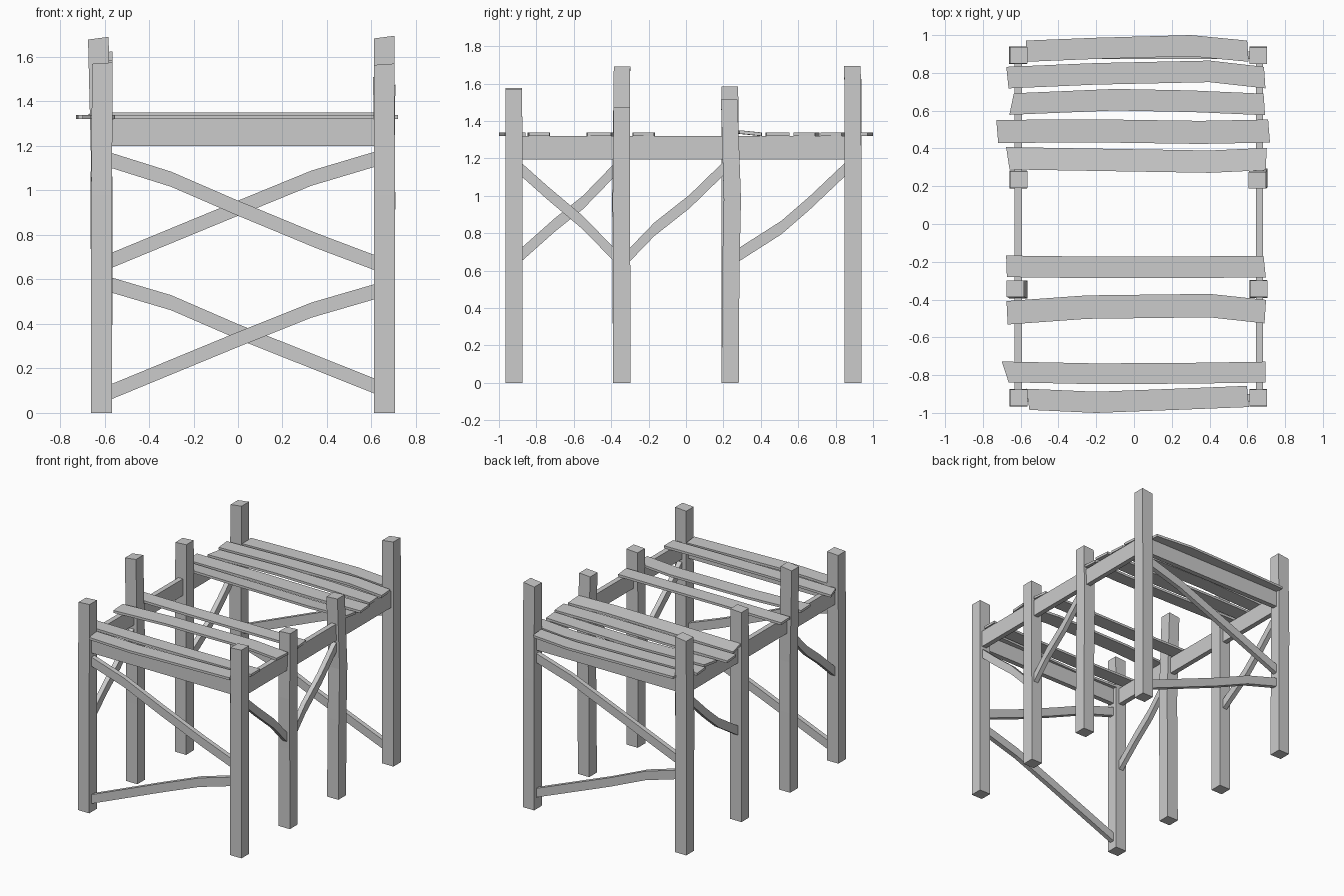
import bpy, bmesh
from mathutils import Vector


def loft(name, sections):
    """Four-sided beam through sections of (centre, half-vector u, half-vector v)."""
    bm = bmesh.new()
    rings = []
    for c, u, v in sections:
        c, u, v = Vector(c), Vector(u), Vector(v)
        rings.append([bm.verts.new(c + a * u + b * v)
                      for a, b in ((-1, -1), (1, -1), (1, 1), (-1, 1))])
    for r, s in zip(rings, rings[1:]):
        for i in range(4):
            j = (i + 1) % 4
            bm.faces.new((r[i], r[j], s[j], s[i]))
    bm.faces.new(rings[0])
    bm.faces.new(rings[-1])
    bmesh.ops.recalc_face_normals(bm, faces=bm.faces[:])
    mesh = bpy.data.meshes.new(name)
    bm.to_mesh(mesh)
    bm.free()
    obj = bpy.data.objects.new(name, mesh)
    bpy.context.collection.objects.link(obj)
    return obj


XL, XR = -0.613, 0.658      # post lines across
YF, YB = -0.92, 0.893       # front and back post lines

# Posts: x, y, height, (mid dx, dy), (top dx, dy)
posts = [
    ("left_front_post", XL, YF, 1.575, (0, 0), (0.003, 0)),
    ("left_front_middle_post", XL, -0.345, 1.69, (0.003, -0.004), (-0.015, 0.003)),
    ("left_back_middle_post", XL, 0.235, 1.585, (0, 0.002), (0.002, 0)),
    ("left_back_post", XL, YB, 1.625, (-0.003, 0), (0.003, 0)),
    ("right_front_post", XR, YF, 1.57, (0, 0), (0, 0)),
    ("right_front_middle_post", XR, -0.343, 1.475, (0, -0.003), (0.003, 0)),
    ("right_back_middle_post", XR, 0.236, 1.515, (0.002, 0.012), (-0.005, -0.005)),
    ("right_back_post", XR, YB, 1.695, (0, 0), (0, -0.003)),
]
for name, x, y, h, m, t in posts:
    u, v = (0.047, 0, 0), (0, 0.046, 0)
    tilt = 0.006 if h > 1.6 else 0.003
    loft(name, [((x, y, 0), u, v),
                ((x + m[0] * 0.4, y + m[1] * 0.3, 0.6), u, v),
                ((x + m[0], y + m[1], 0.98), u, v),
                ((x + t[0], y + t[1], h - tilt), (0.046, 0, tilt), (0, 0.044, 0))])

# Rails under the deck
for side, x in (("left", XL), ("right", 0.665)):
    loft(side + "_rail", [((x, y, 1.257), (0.019, 0, 0), (0, 0, 0.063))
                          for y in (YF + 0.03, YB - 0.03)])
for side, y in (("front", YF), ("back", YB)):
    loft(side + "_rail", [((x, y, 1.26), (0, 0.019, 0), (0, 0, 0.06))
                          for x in (XL + 0.03, XR - 0.03)])

# Cross braces on the front and back: (x, z) paths
cross = {
    "front_upper_brace": (YF, [(-0.57, 1.135), (-0.3, 1.05), (0.0, 0.92), (0.35, 0.775), (0.615, 0.675)]),
    "front_lower_brace": (YF, [(-0.57, 0.095), (0.0, 0.33), (0.33, 0.462), (0.615, 0.545)]),
    "back_upper_brace": (YB, [(-0.57, 0.685), (0.0, 0.92), (0.33, 1.055), (0.615, 1.14)]),
    "back_lower_brace": (YB, [(-0.57, 0.575), (-0.3, 0.495), (0.0, 0.365), (0.615, 0.12)]),
}
for name, (y, path) in cross.items():
    loft(name, [((x, y, z), (0, 0.018, 0), (0, 0, 0.034)) for x, z in path])

# Side braces: (y, z) paths
side_braces = {
    "right_front_brace": (0.665, [(-0.88, 1.14), (-0.74, 1.015), (-0.55, 0.855), (-0.385, 0.685)]),
    "right_middle_brace": (0.665, [(-0.305, 0.68), (-0.17, 0.82), (0.02, 0.97), (0.2, 1.145)]),
    "left_front_brace": (XL, [(-0.88, 0.685), (-0.7, 0.845), (-0.55, 0.965), (-0.385, 1.135)]),
    "left_back_brace": (XL, [(0.275, 0.68), (0.51, 0.83), (0.66, 0.96), (0.855, 1.145)]),
}
for name, (x, path) in side_braces.items():
    loft(name, [((x, y, z), (0.018, 0, 0), (0, 0, 0.036)) for y, z in path])

# Deck boards: (x, centre y, end skew) paths, half width, sideways tilt
boards = [
    ([(-0.57, 0.915, -0.003), (-0.2, 0.93, 0), (0.3, 0.944, 0), (0.603, 0.915, -0.004)], 0.056, 0),
    ([(-0.67, 0.775, -0.006), (-0.2, 0.795, 0), (0.4, 0.808, 0), (0.692, 0.775, -0.004)], 0.057, 0),
    ([(-0.648, 0.635, 0.012), (-0.1, 0.658, 0), (0.3, 0.65, 0), (0.69, 0.633, -0.004)], 0.057, 0),
    ([(-0.724, 0.49, -0.005), (-0.2, 0.493, 0), (0.35, 0.485, 0), (0.715, 0.492, -0.005)], 0.061, 0),
    ([(-0.668, 0.348, -0.009), (-0.2, 0.34, 0), (0.4, 0.33, 0), (0.7, 0.344, 0.003)], 0.059, -0.006),
    ([(-0.675, -0.224, -0.002), (-0.2, -0.23, 0), (0.3, -0.228, 0), (0.692, -0.227, -0.006)], 0.057, 0),
    ([(-0.672, -0.47, -0.003), (-0.25, -0.44, 0), (0.4, -0.432, 0), (0.695, -0.464, 0.004)], 0.062, 0),
    ([(-0.682, -0.783, -0.018), (-0.2, -0.793, 0), (0.3, -0.79, 0), (0.695, -0.784, 0)], 0.055, 0),
    ([(-0.562, -0.928, -0.008), (-0.2, -0.944, 0), (0.3, -0.925, 0), (0.603, -0.913, -0.005)], 0.056, 0),
]
for i, (path, w, tilt) in enumerate(boards):
    loft("deck_board_%d" % (i + 1),
         [((x, y, 1.329 + abs(tilt)), (skew, w, tilt), (0, 0, 0.009)) for x, y, skew in path])
